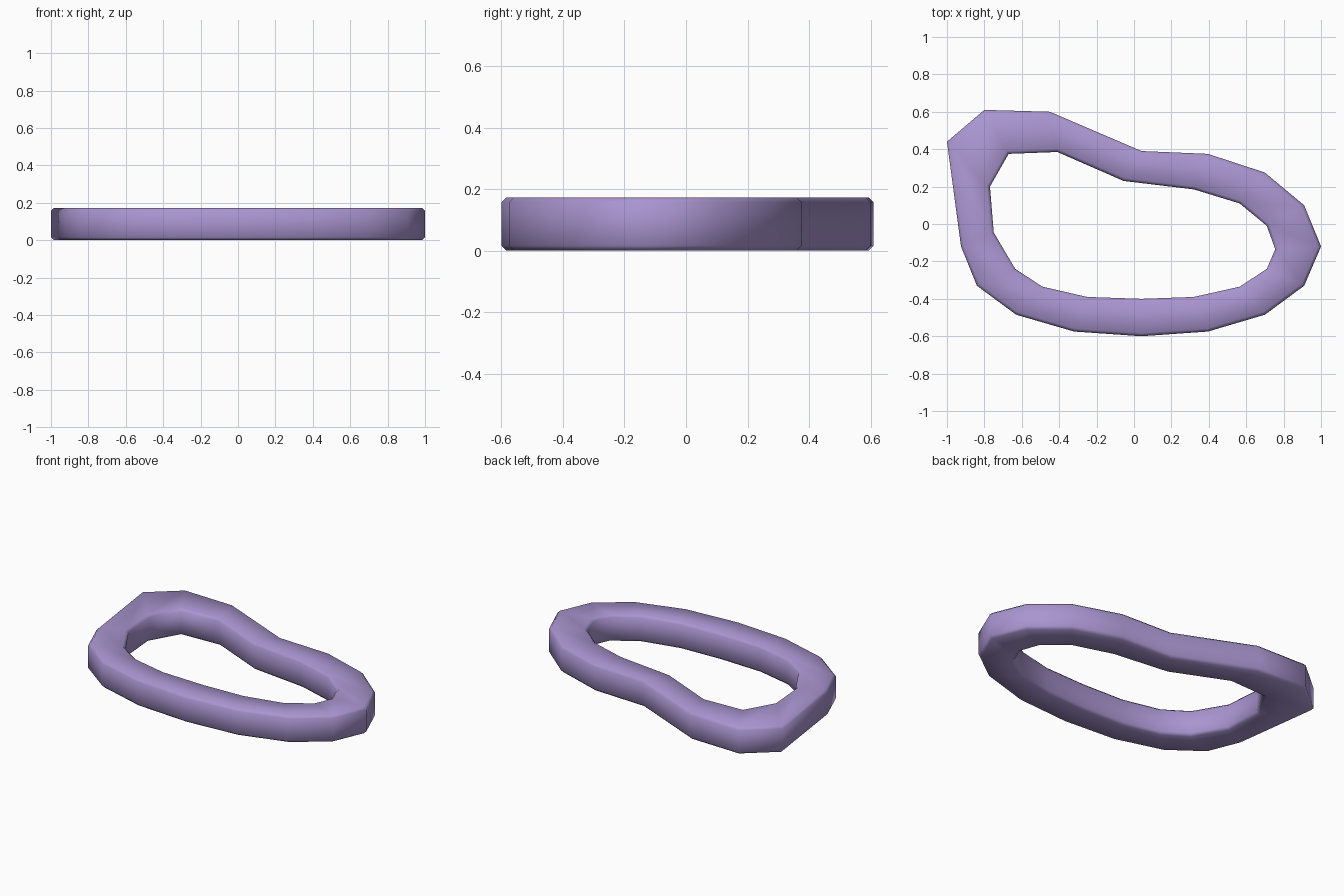
import bpy, bmesh, math

if "Cube" in bpy.data.objects:
    bpy.data.objects.remove(bpy.data.objects["Cube"])

# Outer and inner outlines of the ring, matching point for point
OUTER = [(1.0, -.12), (.91, .10), (.70, .275), (.395, .375), (.04, .39), (-.45, .60),
         (-.80, .61), (-1.0, .44), (-.925, -.12), (-.84, -.33), (-.63, -.485),
         (-.32, -.575), (.04, -.60), (.395, -.575), (.70, -.485), (.91, -.33)]
INNER = [(.755, -.135), (.71, -.01), (.565, .11), (.32, .185), (-.055, .23), (-.41, .385),
         (-.67, .375), (-.77, .20), (-.75, -.045), (-.635, -.24), (-.49, -.335),
         (-.25, -.39), (.04, -.40), (.32, -.39), (.565, -.335), (.71, -.24)]
HEIGHT = 0.173
BEVEL = 0.016

# Ring body: four loops (outer/inner, bottom/top) bridged into a closed band
bm = bmesh.new()
loops = [[bm.verts.new((x, y, z)) for x, y in pts]
         for pts, z in ((OUTER, 0), (OUTER, HEIGHT), (INNER, HEIGHT), (INNER, 0))]
n = len(OUTER)
for k in range(4):
    a, b = loops[k], loops[(k + 1) % 4]
    for i in range(n):
        j = (i + 1) % n
        bm.faces.new((a[i], a[j], b[j], b[i]))
bmesh.ops.recalc_face_normals(bm, faces=bm.faces)

# Chamfer the four rims
rims = [e for e in bm.edges if abs(e.verts[0].co.z - e.verts[1].co.z) < 1e-6
        and e.calc_face_angle() > math.radians(60)]
bmesh.ops.bevel(bm, geom=rims, offset=BEVEL, segments=1, affect='EDGES')
mesh = bpy.data.meshes.new("ring_body")
bm.to_mesh(mesh)
bm.free()

ring = bpy.data.objects.new("ring_body", mesh)
bpy.context.collection.objects.link(ring)
purple = bpy.data.materials.new("soft_purple")
purple.diffuse_color = (0.40, 0.30, 0.63, 1)
purple.use_nodes = True
purple.node_tree.nodes["Principled BSDF"].inputs["Base Color"].default_value = purple.diffuse_color
mesh.materials.append(purple)

# Smooth walls and rims, keeping the pointed corner crisp
bpy.context.view_layer.objects.active = ring
ring.select_set(True)
bpy.ops.object.shade_smooth_by_angle(angle=math.radians(50))
